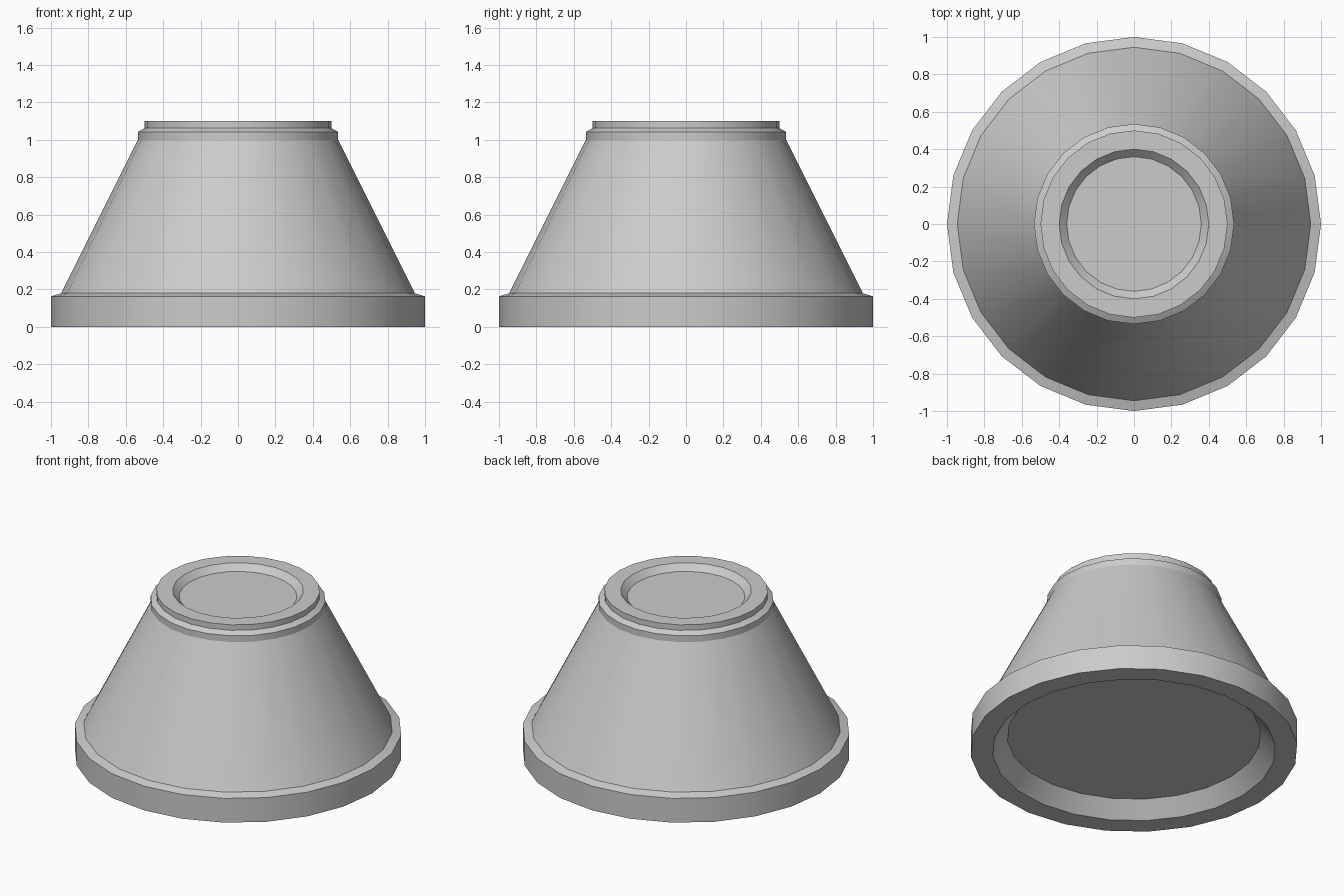
import bpy, bmesh, math

if "Cube" in bpy.data.objects:
    bpy.data.objects.remove(bpy.data.objects["Cube"])

SIDES = 24

grey = bpy.data.materials.new("plain grey")
grey.diffuse_color = (0.6, 0.6, 0.6, 1)
grey.use_nodes = True
grey.node_tree.nodes["Principled BSDF"].inputs["Base Color"].default_value = grey.diffuse_color

# Profile (radius, height) from the underside recess, up the outside, into the top recess
profile = [
    (0.775, 0.10), (0.865, 0.0),               # underside recess and foot
    (1.0, 0.0), (1.0, 0.163), (0.945, 0.18),   # base band with chamfer
    (0.535, 1.0), (0.535, 1.043),              # tapered wall and collar
    (0.5, 1.063), (0.5, 1.10),                 # top lip
    (0.4, 1.10), (0.36, 1.06),                 # top recess
]


def lathe(name, points, sides, material):
    bm = bmesh.new()
    rings = [[bm.verts.new((r * math.cos(2 * math.pi * i / sides),
                            r * math.sin(2 * math.pi * i / sides), z))
              for i in range(sides)] for r, z in points]
    for low, high in zip(rings, rings[1:]):
        for i in range(sides):
            j = (i + 1) % sides
            bm.faces.new((low[i], low[j], high[j], high[i]))
    # Flat floors of the two recesses
    bm.faces.new(rings[0][::-1])
    bm.faces.new(rings[-1])
    bmesh.ops.recalc_face_normals(bm, faces=bm.faces)
    mesh = bpy.data.meshes.new(name)
    bm.to_mesh(mesh)
    bm.free()
    mesh.materials.append(material)
    obj = bpy.data.objects.new(name, mesh)
    bpy.context.collection.objects.link(obj)
    bpy.context.view_layer.objects.active = obj
    obj.select_set(True)
    bpy.ops.object.shade_smooth_by_angle(angle=math.radians(20))
    return obj


lathe("tapered_pedestal", profile, SIDES, grey)
